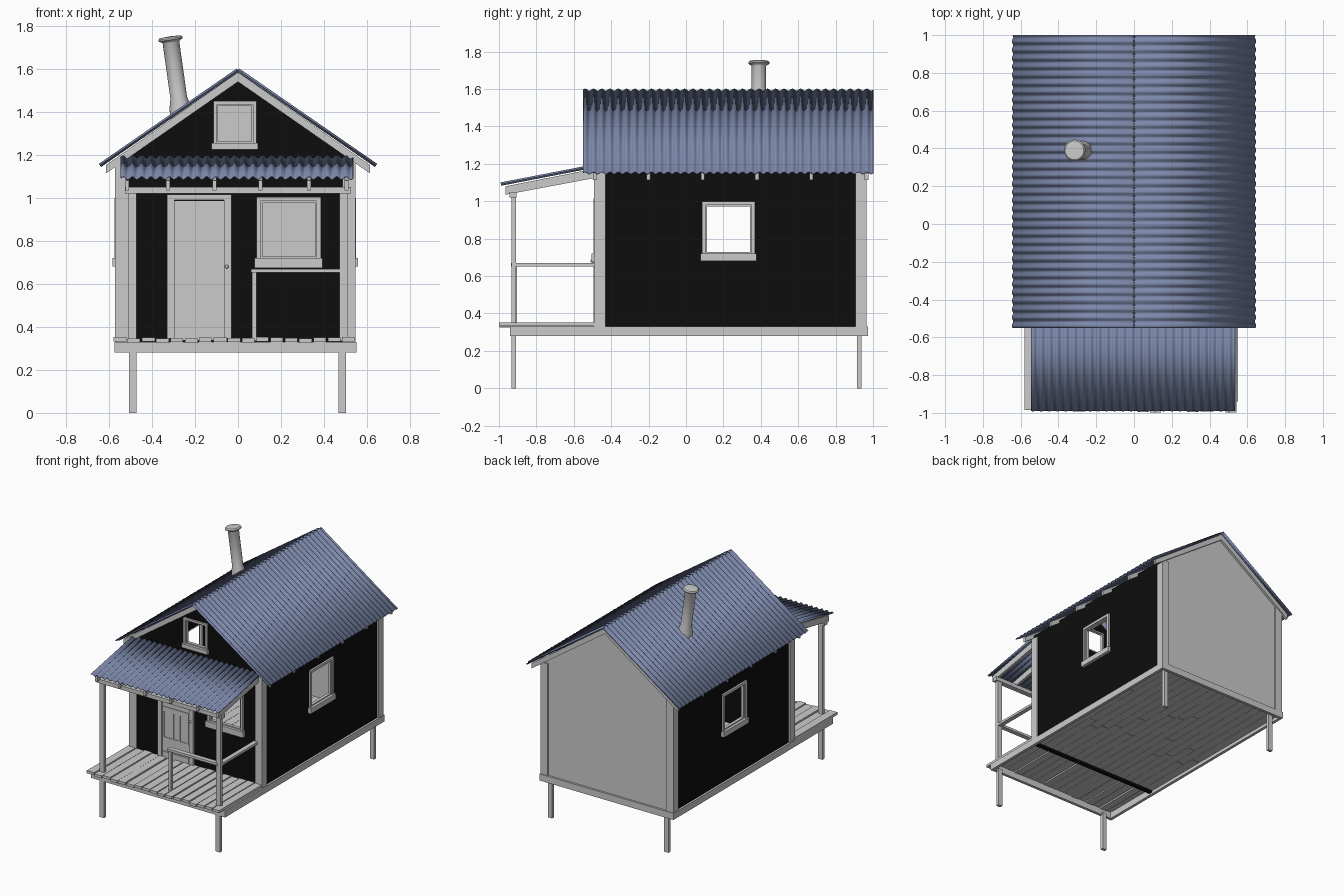
import bpy, bmesh, math, random
from mathutils import Matrix, Vector

if "Cube" in bpy.data.objects:
    bpy.data.objects.remove(bpy.data.objects["Cube"])

random.seed(4)


def material(name, rgb):
    m = bpy.data.materials.new(name)
    m.diffuse_color = (*rgb, 1)
    m.use_nodes = True
    m.node_tree.nodes["Principled BSDF"].inputs["Base Color"].default_value = m.diffuse_color
    return m


BLACK = material("black_siding", (0.004, 0.004, 0.004))
BLUE = material("blue_metal", (0.20, 0.245, 0.40))
XL, XR, YF, YB = -0.56, 0.535, -0.48, 0.955      # house wall faces


def finish(name, bm, mat=None):
    bmesh.ops.recalc_face_normals(bm, faces=bm.faces)
    me = bpy.data.meshes.new(name)
    bm.to_mesh(me)
    bm.free()
    ob = bpy.data.objects.new(name, me)
    bpy.context.collection.objects.link(ob)
    if mat:
        me.materials.append(mat)
    return ob


def boxes(name, items, mat=None):
    """One object from (x0, x1, y0, y1, z0, z1) boxes."""
    bm = bmesh.new()
    for x0, x1, y0, y1, z0, z1 in items:
        m = Matrix.Translation(((x0 + x1) / 2, (y0 + y1) / 2, (z0 + z1) / 2))
        m = m @ Matrix.Diagonal((abs(x1 - x0), abs(y1 - y0), abs(z1 - z0), 1))
        bmesh.ops.create_cube(bm, size=1, matrix=m)
    return finish(name, bm, mat)


def slab(name, outlines, axis, a, b, mat=None):
    """Flat outline (u, z), with holes, extruded from a to b along the axis."""
    bm = bmesh.new()
    edges = []
    for pts in outlines:
        vs = [bm.verts.new((a, u, z) if axis == 'x' else (u, a, z)) for u, z in pts]
        edges += [bm.edges.new((vs[i], vs[i - 1])) for i in range(len(vs))]
    n = (1, 0, 0) if axis == 'x' else (0, 1, 0)
    bmesh.ops.triangle_fill(bm, use_beauty=True, edges=edges, normal=n)
    r = bmesh.ops.extrude_face_region(bm, geom=bm.faces[:], use_keep_orig=True)
    vs = [g for g in r['geom'] if isinstance(g, bmesh.types.BMVert)]
    bmesh.ops.translate(bm, verts=vs, vec=Vector(n) * (b - a))
    return finish(name, bm, mat)


def rect(u0, u1, z0, z1):
    return [(u0, z0), (u1, z0), (u1, z1), (u0, z1)]


def corrugated(name, low, high, across, waves, amp=0.007):
    """Wavy metal sheet between a low and a high edge."""
    low, high, across = Vector(low), Vector(high), Vector(across)
    n = (high - low).cross(across).normalized()
    n *= math.copysign(amp, n.z)
    bm = bmesh.new()
    prev = None
    for i in range(waves * 8 + 1):
        off = across * (i / (waves * 8)) + n * math.sin(i * math.pi / 4)
        cur = [bm.verts.new(low + off), bm.verts.new(high + off)]
        if prev:
            bm.faces.new((prev[0], cur[0], cur[1], prev[1]))
        prev = cur
    for f in bm.faces:
        f.smooth = True
    ob = finish(name, bm, BLUE)
    s = ob.modifiers.new("thickness", 'SOLIDIFY')
    s.thickness, s.offset = 0.004, 0


# walls with window openings
side_hole = rect(0.105, 0.35, 0.72, 0.98)
gable = [(XL, 0.33), (XR, 0.33), (XR, 1.18), (0, 1.56), (XL, 1.165)]
slab("right_wall", [rect(YF, YB, 0.33, 1.19), side_hole], 'x', XR - 0.02, XR, BLACK)
slab("left_wall", [rect(YF, YB, 0.33, 1.17), side_hole], 'x', XL, XL + 0.02, BLACK)
slab("front_wall", [gable, rect(0.105, 0.365, 0.72, 0.985), rect(-0.1, 0.07, 1.255, 1.435)],
     'y', YF, YF + 0.02, BLACK)
slab("back_wall", [gable], 'y', YB - 0.015, YB + 0.002)

# corner boards wrapping each corner
corners = []
for xo, sx in ((XL, -1), (XR, 1)):
    for yo, sy in ((YF, -1), (YB, 1)):
        corners.append((xo, xo + sx * 0.011, yo + sy * 0.011, yo - sy * 0.05, 0.33, 1.16))
        corners.append((xo, xo - sx * 0.05, yo, yo + sy * 0.011, 0.33, 1.18))
boxes("corner_boards", corners)


# window trim, sash and sill on any wall
def window(name, u0, u1, z0, z1, axis, face, out, sill_h=0.04, t=0.02):
    def b(a0, a1, d0, d1, c0, c1):
        d0, d1 = face + out * d0, face + out * d1
        return (d0, d1, a0, a1, c0, c1) if axis == 'x' else (a0, a1, d0, d1, c0, c1)
    items = [b(u0 - t, u0, 0, 0.014, z0, z1 + t), b(u1, u1 + t, 0, 0.014, z0, z1 + t),
             b(u0, u1, 0, 0.014, z1, z1 + t),
             b(u0 - t - 0.008, u1 + t + 0.008, 0, 0.024, z0 - sill_h, z0)]
    s = 0.008
    items += [b(u0, u0 + s, -0.02, 0.004, z0, z1), b(u1 - s, u1, -0.02, 0.004, z0, z1),
              b(u0 + s, u1 - s, -0.02, 0.004, z0, z0 + s), b(u0 + s, u1 - s, -0.02, 0.004, z1 - s, z1)]
    boxes(name, items)


window("right_window", 0.105, 0.35, 0.72, 0.98, 'x', XR, 1)
window("left_window", 0.105, 0.35, 0.72, 0.98, 'x', XL, -1)
window("front_window", 0.105, 0.365, 0.72, 0.985, 'y', YF, -1, 0.045)
window("gable_window", -0.1, 0.07, 1.255, 1.435, 'y', YF, -1, 0.03, 0.015)

# door: slab, casing, raised rails and stiles, knob
D = YF - 0.006
boxes("door", [(-0.30, -0.06, D, YF, 0.34, 0.985)])
boxes("door_casing", [(-0.33, -0.295, YF - 0.014, YF, 0.345, 1.015), (-0.065, -0.03, YF - 0.014, YF, 0.345, 1.015),
                      (-0.295, -0.065, YF - 0.014, YF, 0.99, 1.015)])
boxes("door_rails", [(-0.29, -0.07, D - 0.005, D, z0, z1) for z0, z1 in ((0.345, 0.39), (0.49, 0.5), (0.695, 0.73))]
      + [(x, x + 0.012, D - 0.005, D, 0.5, 0.695) for x in (-0.29, -0.21, -0.155, -0.082)])
bm = bmesh.new()
bmesh.ops.create_uvsphere(bm, u_segments=12, v_segments=8, radius=0.009,
                          matrix=Matrix.Translation((-0.052, YF - 0.022, 0.68)))
bmesh.ops.create_cone(bm, segments=10, radius1=0.004, radius2=0.004, depth=0.022, cap_ends=True,
                      matrix=Matrix.Translation((-0.052, YF - 0.012, 0.68)) @ Matrix.Rotation(math.pi / 2, 4, 'X'))
finish("door_knob", bm)

# skirt frame and legs
boxes("skirt", [(-0.575, -0.553, -0.94, 0.97, 0.28, 0.33), (0.528, 0.55, -0.94, 0.97, 0.28, 0.33),
                (-0.575, 0.55, -0.94, -0.918, 0.28, 0.33), (-0.575, 0.55, 0.95, 0.972, 0.28, 0.33)])
boxes("cross_beam", [(-0.55, 0.53, -0.485, -0.455, 0.29, 0.335)], BLACK)
boxes("legs", [(x - 0.018, x + 0.018, y - 0.012, y + 0.012, 0, 0.30) for x in (-0.49, 0.485) for y in (-0.922, 0.925)])

# floor planks inside, uneven deck planks on the porch
floor, deck = [], []
for i in range(16):
    x = -0.553 + i * 0.0676
    cut = random.uniform(-0.1, 0.6)
    floor += [(x, x + 0.066, -0.47, cut, 0.305, 0.33), (x, x + 0.066, cut + 0.003, 0.95, 0.305, 0.33)]
for i in range(17):
    x, dz = -0.58 + i * 0.0665, random.uniform(-0.006, 0.004)
    deck.append((x, x + random.uniform(0.057, 0.063), -0.99 + random.uniform(-0.01, 0.008), -0.481,
                 0.33 + dz, 0.35 + dz))
boxes("floor_planks", floor)
boxes("porch_deck", deck)

# porch posts, beam and railing
boxes("porch_posts", [(x - 0.019, x + 0.019, -0.934, -0.91, 0.335, 1.03) for x in (-0.49, 0.49)])
boxes("porch_beam", [(-0.525, 0.525, -0.945, -0.905, 1.02, 1.05)])
boxes("railing", [(0.06, 0.48, -0.935, -0.90, 0.652, 0.67), (0.065, 0.085, -0.925, -0.903, 0.335, 0.652),
                  (0.473, 0.507, -0.91, -0.485, 0.652, 0.67)])

# porch rafters
for i, x in enumerate((-0.515, -0.325, -0.11, 0.105, 0.33, 0.505)):
    slab(f"porch_rafter_{i + 1}", [[(-0.965, 1.035), (-0.485, 1.125), (-0.485, 1.175), (-0.965, 1.08)]],
         'x', x - 0.009, x + 0.009)

# main rafters and gable boards, a chevron at each position
chevron = [(0, 1.585), (0.615, 1.152), (0.615, 1.113), (0, 1.54), (-0.615, 1.113), (-0.615, 1.152)]
for i, y in enumerate((-0.487, -0.2, 0.09, 0.38, 0.67, 0.965)):
    slab(f"roof_rafter_{i + 1}", [chevron], 'y', y - 0.01, y + 0.01)

# corrugated roofs
for name, s in (("left_roof", -1), ("right_roof", 1)):
    corrugated(name, (s * 0.642, -0.55, 1.151), (0, -0.55, 1.595), (0, 1.55, 0), 35)
corrugated("porch_roof", (-0.545, -0.99, 1.092), (-0.545, -0.482, 1.19), (1.08, 0, 0), 25)

# leaning stove pipe with flared foot and cap, turned from one profile
profile = [(0.053, -0.1), (0.05, -0.02), (0.039, 0.025), (0.039, 0.285), (0.042, 0.29), (0.057, 0.298),
           (0.057, 0.305), (0.05, 0.312), (0, 0.315)]
bm = bmesh.new()
vs = [bm.verts.new((r, 0, z)) for r, z in profile]
es = [bm.edges.new((vs[i], vs[i + 1])) for i in range(len(vs) - 1)]
bmesh.ops.spin(bm, geom=vs + es, cent=(0, 0, 0), axis=(0, 0, 1), angle=2 * math.pi, steps=24)
bmesh.ops.remove_doubles(bm, verts=bm.verts[:], dist=1e-5)
bm.transform(Matrix.Translation((-0.272, 0.39, 1.44)) @ Matrix.Rotation(math.radians(-8), 4, 'Y'))
pipe = finish("stove_pipe", bm)
bpy.context.view_layer.objects.active = pipe
pipe.select_set(True)
bpy.ops.object.shade_smooth_by_angle(angle=math.radians(35))
